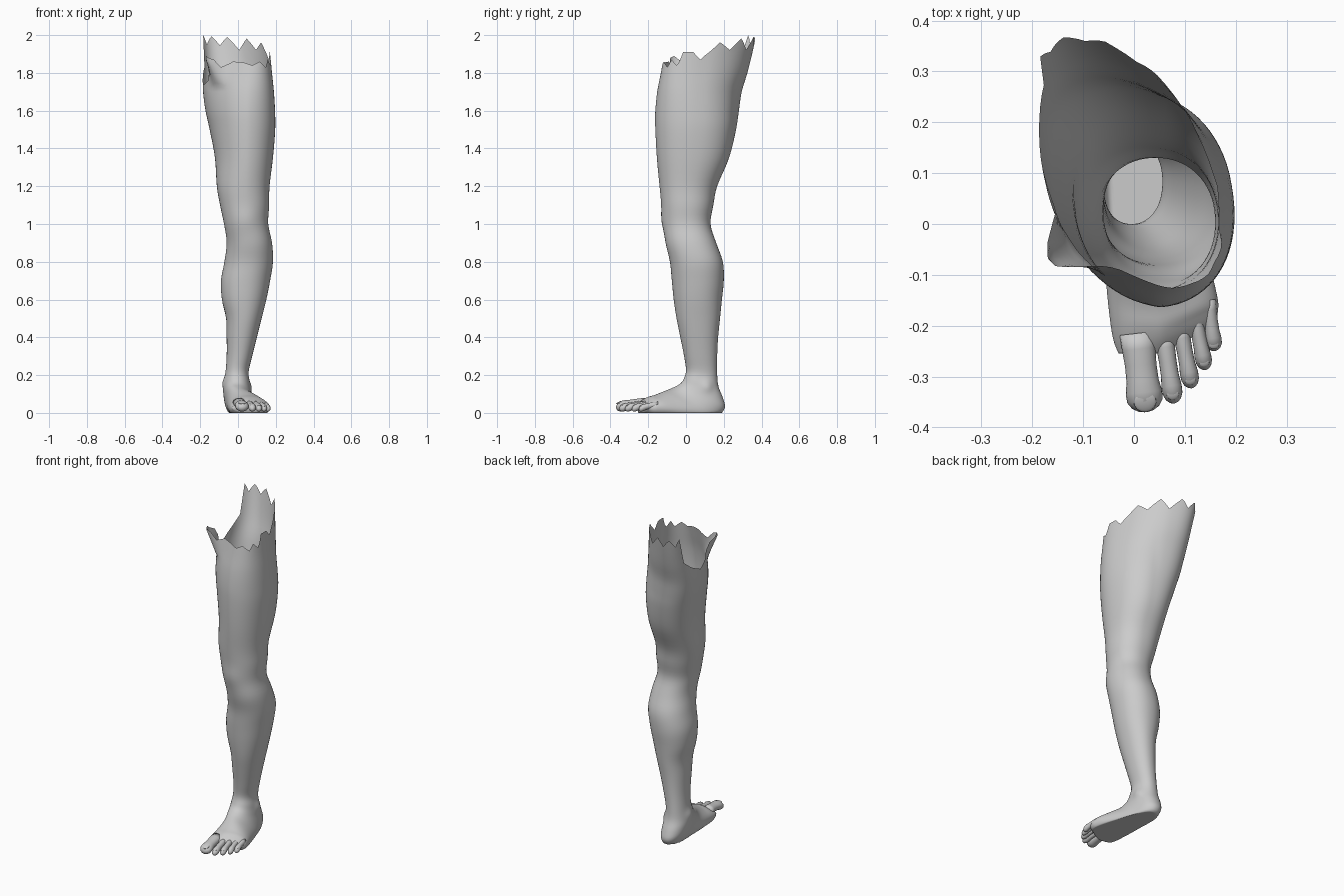
import bpy, bmesh, math
from mathutils import Vector

if "Cube" in bpy.data.objects:
    bpy.data.objects.remove(bpy.data.objects["Cube"])

SIDES, STEPS = 72, 4


def clamp01(v):
    return max(0.0, min(1.0, v))


def spow(v, p):
    return math.copysign(abs(v) ** p, v)


def skin(name, rings, cap_start=False, cap_end=False):
    """Bridge a list of equal point rings into a smooth mesh."""
    bm = bmesh.new()
    vs = [[bm.verts.new(p) for p in r] for r in rings]
    n = len(rings[0])
    for a, b in zip(vs, vs[1:]):
        for i in range(n):
            j = (i + 1) % n
            bm.faces.new((a[i], a[j], b[j], b[i]))
    if cap_start:
        bm.faces.new(vs[0][::-1])
    if cap_end:
        bm.faces.new(vs[-1])
    bmesh.ops.recalc_face_normals(bm, faces=bm.faces)
    for f in bm.faces:
        f.smooth = True
    me = bpy.data.meshes.new(name)
    bm.to_mesh(me)
    bm.free()
    ob = bpy.data.objects.new(name, me)
    bpy.context.collection.objects.link(ob)
    return ob


# Foot sections, toe end to ankle: top y, z / sole-heel y, z / x min, x max
FOOT = [
    (-.255, .050, -.255, .005, -.030, .155),
    (-.230, .070, -.230, -.02, -.040, .165),
    (-.200, .085, -.180, -.03, -.047, .164),
    (-.165, .095, -.080, -.03, -.054, .152),
    (-.120, .113, .060, -.03, -.060, .122),
    (-.085, .127, .160, -.02, -.068, .092),
    (-.060, .138, .205, .025, -.075, .076),
    (-.030, .155, .195, .080, -.078, .068),
    (-.012, .180, .172, .140, -.074, .062),
    (.000, .225, .165, .205, -.066, .056),
]
# Leg sections, ankle to hip: z, x min, x max, y front, y back
LEG = [
    (0.3, -.060, .075, -.010, .165), (0.4, -.060, .100, -.030, .170),
    (0.5, -.063, .125, -.050, .180), (0.6, -.085, .150, -.065, .190),
    (0.7, -.090, .170, -.075, .200), (0.8, -.072, .185, -.085, .195),
    (0.9, -.060, .180, -.108, .160), (1.0, -.074, .160, -.120, .130),
    (1.1, -.095, .165, -.130, .145), (1.2, -.112, .167, -.140, .165),
    (1.35, -.122, .185, -.155, .228), (1.5, -.150, .197, -.165, .265),
    (1.6, -.172, .196, -.165, .280), (1.7, -.185, .190, -.155, .295),
    (1.8, -.187, .180, -.135, .325), (1.9, -.190, .170, -.115, .350),
    (2.0, -.200, .155, -.100, .372),
]
ROWS = FOOT + [(y0, z, y1, z, x0, x1) for z, x0, x1, y0, y1 in LEG]
TOP = len(ROWS) - 4          # section at z = 1.7, where the torn rim starts

# Torn rim heights by angle (0 outer side, 90 back, 180 inner, 270 front)
RIM = [(0, 1.91), (10, 1.91), (20, 1.87), (40, 1.955), (55, 1.92), (70, 1.975),
       (85, 1.92), (100, 1.985), (115, 1.94), (130, 1.99), (145, 1.945),
       (155, 2.0), (160, 1.83), (175, 1.78), (195, 1.735), (215, 1.76),
       (225, 1.85), (235, 1.89), (245, 1.87), (250, 1.83), (265, 1.86),
       (280, 1.855), (295, 1.84), (310, 1.86), (325, 1.83), (335, 1.87),
       (345, 1.84), (350, 1.86), (355, 1.91), (360, 1.91)]

# Local bulges: centre, radius, outward push (knee cap, ankle bones)
BUMPS = [((.04, -.12, 1.02), .06, .008), ((.06, .11, .14), .03, .010),
         ((-.07, .07, .16), .03, .008)]


def rim_height(deg):
    for (a, h), (b, k) in zip(RIM, RIM[1:]):
        if a <= deg <= b:
            return h + (k - h) * (deg - a) / (b - a)


def section(u):
    """Catmull-Rom blend of the section table."""
    last = len(ROWS) - 1
    i = min(int(u), last - 1)
    f = u - i
    a, b, c, d = (ROWS[max(0, min(last, i + k))] for k in (-1, 0, 1, 2))
    return [.5 * (2 * q + (r - p) * f + (2 * p - 5 * q + 4 * r - s) * f * f
                  + (3 * q - p - 3 * r + s) * f ** 3)
            for p, q, r, s in zip(a, b, c, d)]


def surface(u, deg):
    yf, zf, yb, zb, x0, x1 = section(u)
    t = math.radians(deg)
    phi = -.5 * clamp01((zf - 1.0) / .9)
    s = spow(math.sin(t + phi), .93)
    x = (x0 + x1) / 2 + (x1 - x0) / 2 * spow(math.cos(t), .93)
    y = (yf + yb) / 2 + (yb - yf) / 2 * s
    z = (zf + zb) / 2 + (zb - zf) / 2 * s
    # toe line slants back towards the little toe
    y += .5 * max(0, x - .05) * clamp01((-.12 - yf) / .1)
    p = Vector((x, y, z))
    mid = Vector(((x0 + x1) / 2, (yf + yb) / 2, (zf + zb) / 2))
    for c, r, push in BUMPS:
        g = math.exp(-((p - Vector(c)).length / r) ** 2)
        p += (p - mid).normalized() * push * g
    # groin flap flares out at the inner front
    flare = clamp01((z - 1.72) / .15) * math.exp(-((deg - 237) / 14) ** 2)
    p.x -= .055 * flare
    p.y -= .07 * flare
    p.z = max(p.z, 0)
    return p


# Leg and foot as one open shell with a torn upper edge
angles = [i * 360 / SIDES for i in range(SIDES)]
rings = [[surface(k / STEPS, a) for a in angles] for k in range(TOP * STEPS + 1)]
for k in range(1, 9):
    rings.append([surface(TOP + k / 8 * (rim_height(a) - 1.7) / .1, a) for a in angles])
skin("leg_and_foot", rings, cap_start=True)

# Toes: base x, y, tip x, y, half width, half height
TOES = [(.006, -.215, .024, -.370, .036, .028), (.058, -.215, .079, -.353, .020, .021),
        (.090, -.200, .114, -.323, .018, .020), (.118, -.175, .141, -.287, .0165, .019),
        (.145, -.150, .159, -.250, .0165, .018)]
PROFILE = [(0, .95), (.2, .92), (.4, .86), (.6, .88), (.75, 1), (.86, .97),
           (.94, .74), (.985, .4), (1, .08)]
NAMES = ["big", "second", "third", "fourth", "little"]
for label, (bx, by, tx, ty, w, h) in zip(NAMES, TOES):
    along = Vector((tx - bx, ty - by, 0))
    side = Vector((-along.y, along.x, 0)).normalized()
    loops = []
    for f, r in PROFILE:
        arch = .024 * (1 - f) + .005 * math.sin(math.pi * f)
        c = Vector((bx, by, h + .001 + arch)) + along * f
        loops.append([c + side * (w * r * math.cos(a)) + Vector((0, 0, h * r * math.sin(a)))
                      for a in (j * math.tau / 20 for j in range(20))])
    skin(label + "_toe", loops, True, True)
    # Toenail: flattened dome on the toe tip
    bm = bmesh.new()
    bmesh.ops.create_uvsphere(bm, u_segments=14, v_segments=8, radius=1)
    for fc in bm.faces:
        fc.smooth = True
    me = bpy.data.meshes.new(label + "_toenail")
    bm.to_mesh(me)
    bm.free()
    nail = bpy.data.objects.new(label + "_toenail", me)
    bpy.context.collection.objects.link(nail)
    nail.location = Vector((bx, by, h * 1.82 + .004)) + along * .87
    nail.scale = (w * .62, w * .6, h * .2)
    nail.rotation_euler = (.35, 0, math.atan2(along.x, -along.y))
